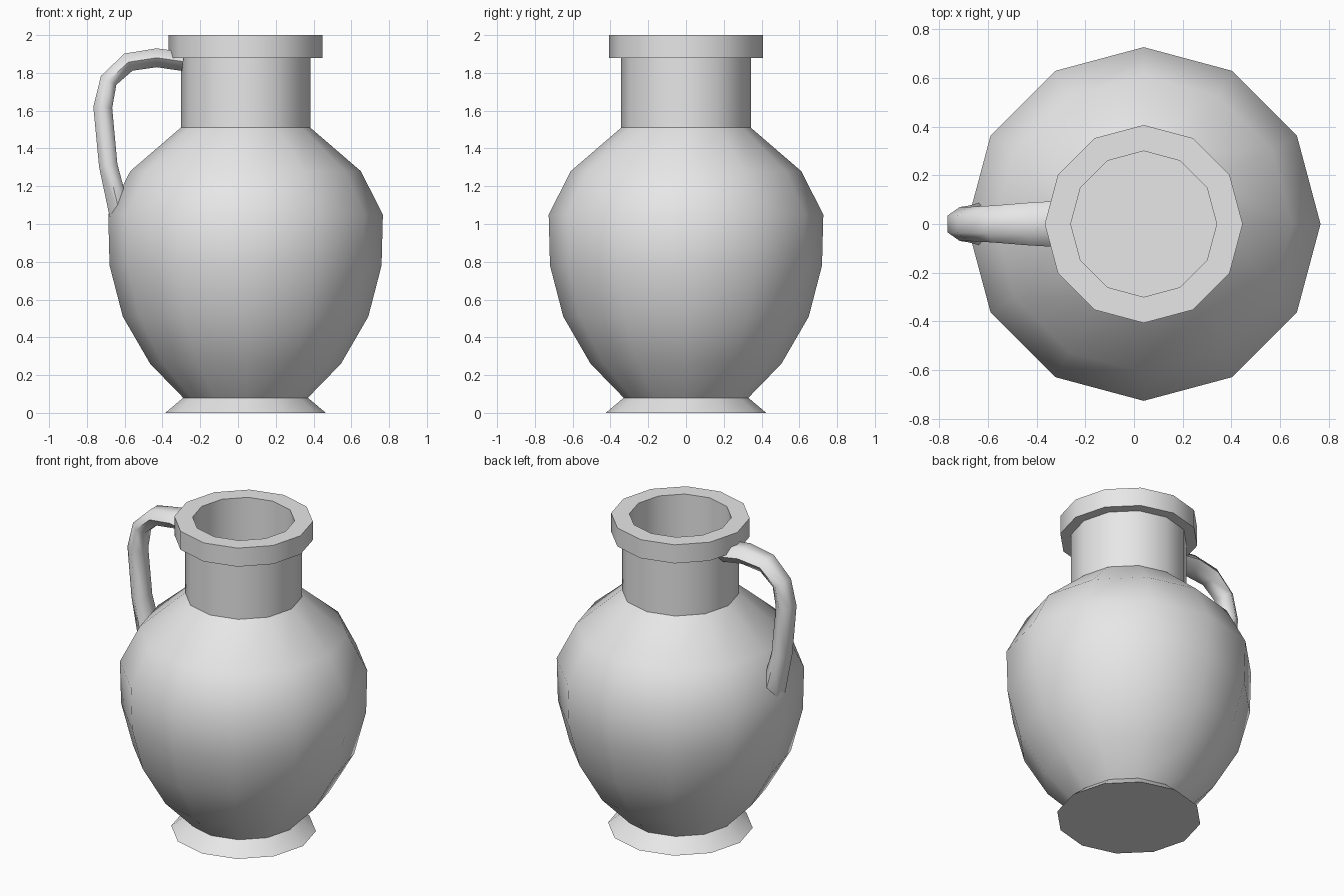
import bpy, bmesh, math
from mathutils import Vector

cube = bpy.data.objects.get("Cube")
if cube:
    bpy.data.objects.remove(cube, do_unlink=True)

SIDES = 12
AXIS_X = 0.04

clay = bpy.data.materials.new("pale_grey_clay")
clay.use_nodes = True
clay.diffuse_color = (0.8, 0.8, 0.8, 1)
clay.node_tree.nodes["Principled BSDF"].inputs["Base Color"].default_value = (0.8, 0.8, 0.8, 1)


def skin(name, rings, smooth_angle):
    """Bridge a list of equal vertex rings, cap both ends and smooth the result."""
    bm = bmesh.new()
    loops = [[bm.verts.new(p) for p in ring] for ring in rings]
    n = len(loops[0])
    for a, b in zip(loops, loops[1:]):
        for i in range(n):
            j = (i + 1) % n
            bm.faces.new((a[i], a[j], b[j], b[i]))
    bm.faces.new(loops[0][::-1])
    bm.faces.new(loops[-1])
    bmesh.ops.recalc_face_normals(bm, faces=bm.faces)
    mesh = bpy.data.meshes.new(name)
    bm.to_mesh(mesh)
    bm.free()
    mesh.materials.append(clay)
    obj = bpy.data.objects.new(name, mesh)
    bpy.context.collection.objects.link(obj)
    bpy.ops.object.select_all(action="DESELECT")
    obj.select_set(True)
    bpy.context.view_layer.objects.active = obj
    bpy.ops.object.shade_smooth_by_angle(angle=math.radians(smooth_angle))
    return obj


def circle(radius, z):
    steps = [2 * math.pi * i / SIDES for i in range(SIDES)]
    return [(AXIS_X + radius * math.cos(a), radius * math.sin(a), z) for a in steps]


# Vessel: foot, belly, neck, rim and hollow mouth as (radius, height)
profile = [
    (0.425, 0), (0.33, 0.08),
    (0.505, 0.26), (0.65, 0.51), (0.72, 0.78), (0.727, 1.05), (0.61, 1.28),
    (0.343, 1.51), (0.343, 1.88),
    (0.407, 1.88), (0.407, 2.0),
    (0.3, 2.0), (0.3, 1.5),
]
skin("jug_vessel", [circle(r, z) for r, z in profile], 40)

# Handle: six-sided tube as (x, z, half thickness, half width), wider at its ends
path = [
    (-0.29, 1.86, 0.05, 0.096), (-0.43, 1.88, 0.05, 0.088),
    (-0.58, 1.857, 0.05, 0.076), (-0.685, 1.76, 0.047, 0.07),
    (-0.716, 1.617, 0.05, 0.07), (-0.687, 1.31, 0.049, 0.074),
    (-0.625, 1.05, 0.056, 0.09),
]
points = [Vector((x, 0, z)) for x, z, _, _ in path]
rings = []
for i, (_, _, thick, wide) in enumerate(path):
    back = (points[i] - points[max(i - 1, 0)]).normalized()
    ahead = (points[min(i + 1, len(path) - 1)] - points[i]).normalized()
    tangent = (back + ahead).normalized()
    side = Vector((0, 1, 0))
    out = tangent.cross(side)
    section = [(1, 0.5), (0, 1), (-1, 0.5), (-1, -0.5), (0, -1), (1, -0.5)]
    rings.append([points[i] + out * thick * u + side * wide * v for u, v in section])
skin("handle", rings, 75)
